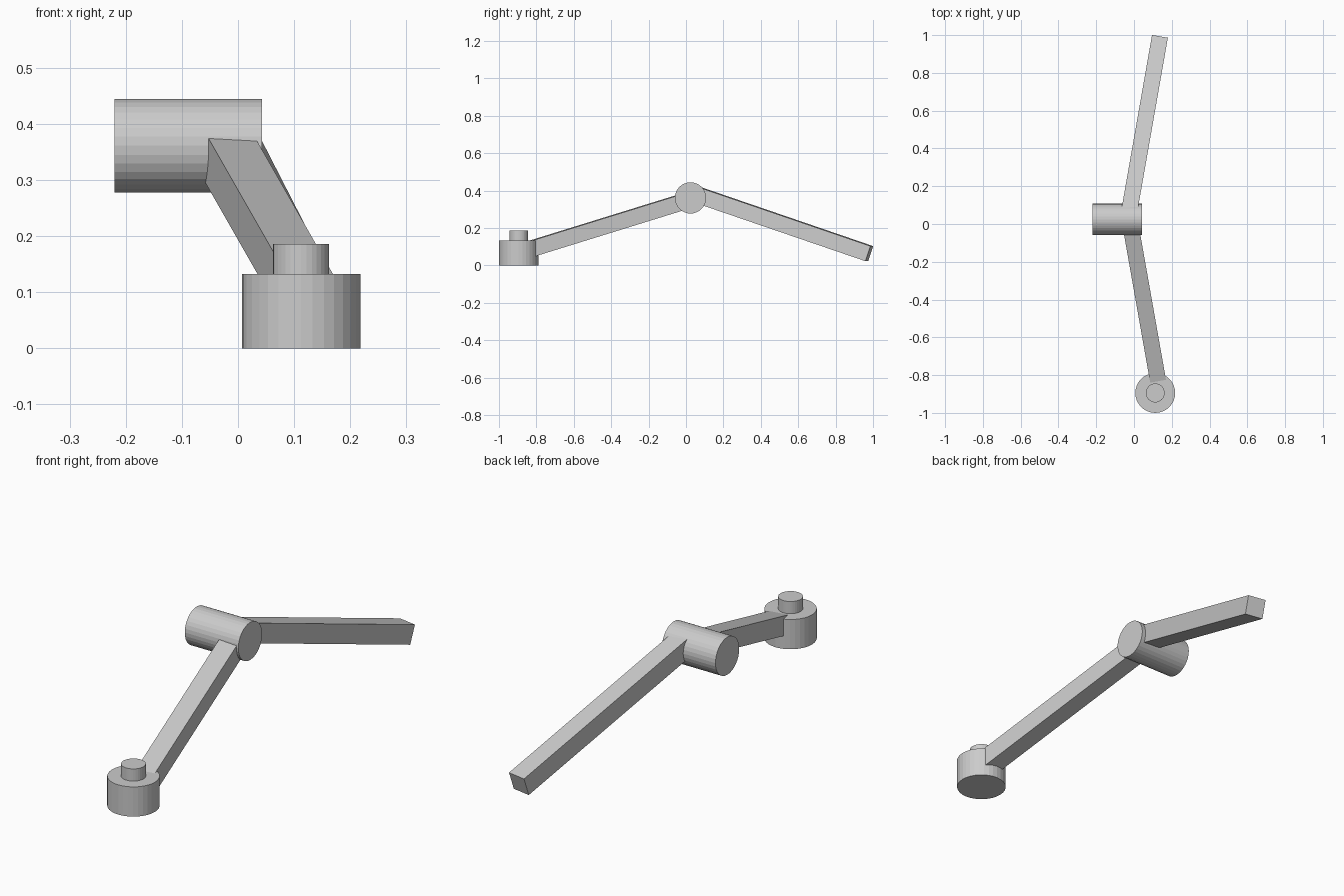
import bpy
from mathutils import Vector, Matrix

if "Cube" in bpy.data.objects:
    bpy.data.objects.remove(bpy.data.objects["Cube"])


def cylinder(name, start, end, radius, sides=32):
    a, b = Vector(start), Vector(end)
    axis = b - a
    bpy.ops.mesh.primitive_cylinder_add(
        vertices=sides, radius=radius, depth=axis.length,
        location=(a + b) / 2, rotation=axis.to_track_quat('Z', 'Y').to_euler())
    bpy.context.object.name = name


def square_bar(name, start, end, width):
    # Bar along start-end whose top and bottom edges stay level
    a, b = Vector(start), Vector(end)
    d = (b - a).normalized()
    side = d.cross(Vector((0, 0, 1))).normalized()
    up = side.cross(d)
    bpy.ops.mesh.primitive_cube_add(size=1)
    bar = bpy.context.object
    bar.name = name
    rot = Matrix((side, d, up)).transposed().to_4x4()
    size = Matrix.Diagonal((width, (b - a).length, width, 1))
    bar.matrix_world = Matrix.Translation((a + b) / 2) @ rot @ size


# Round base and its cap
cylinder("base", (0.1125, -0.8945, 0), (0.1125, -0.8945, 0.132), 0.1055)
cylinder("base_cap", (0.1125, -0.8945, 0.12), (0.1125, -0.8945, 0.186), 0.05)

# Elbow joint lying along x
cylinder("elbow_joint", (-0.22, 0.024, 0.361), (0.043, 0.024, 0.361), 0.0835)

# Two straight arms meeting in the elbow
square_bar("lower_arm", (0.1325, -0.86, 0.079), (-0.024, 0.025, 0.353), 0.085)
square_bar("upper_arm", (-0.030, 0.040, 0.385), (0.135, 0.980, 0.063), 0.085)
